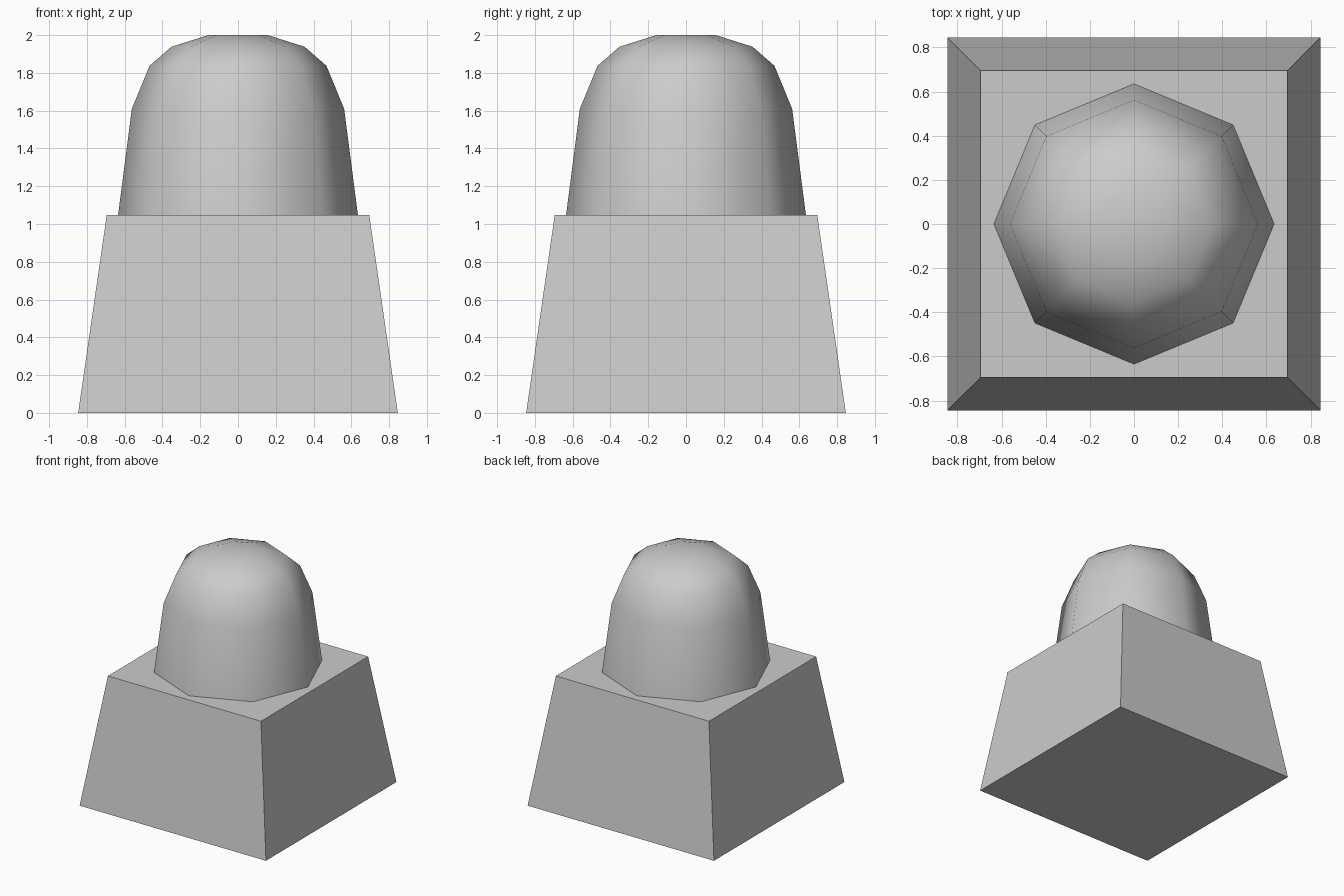
import bpy, bmesh
from math import pi, cos, sin

if "Cube" in bpy.data.objects:
    bpy.data.objects.remove(bpy.data.objects["Cube"])


def lathe(name, sides, profile, start, cap_bottom, smooth):
    """Loft regular polygons given as (radius, height), capped on top."""
    bm = bmesh.new()
    rings = []
    for r, z in profile:
        angles = [start + 2 * pi * i / sides for i in range(sides)]
        rings.append([bm.verts.new((r * cos(a), r * sin(a), z)) for a in angles])
    for lo, hi in zip(rings, rings[1:]):
        for i in range(sides):
            j = (i + 1) % sides
            bm.faces.new((lo[i], lo[j], hi[j], hi[i]))
    bm.faces.new(rings[-1])
    if cap_bottom:
        bm.faces.new(rings[0][::-1])
    for f in bm.faces:
        f.smooth = smooth
    mesh = bpy.data.meshes.new(name)
    bm.to_mesh(mesh)
    bm.free()
    obj = bpy.data.objects.new(name, mesh)
    bpy.context.collection.objects.link(obj)
    return obj


# Tapered square pedestal
root2 = 2 ** 0.5
lathe("base", 4, [(0.846 * root2, 0), (0.695 * root2, 1.047)], pi / 4, True, False)

# Eight-sided smooth dome resting on the pedestal
lathe("dome", 8, [(0.635, 1.047), (0.562, 1.61), (0.468, 1.838),
                  (0.353, 1.938), (0.157, 2.0)], 0, False, True)
